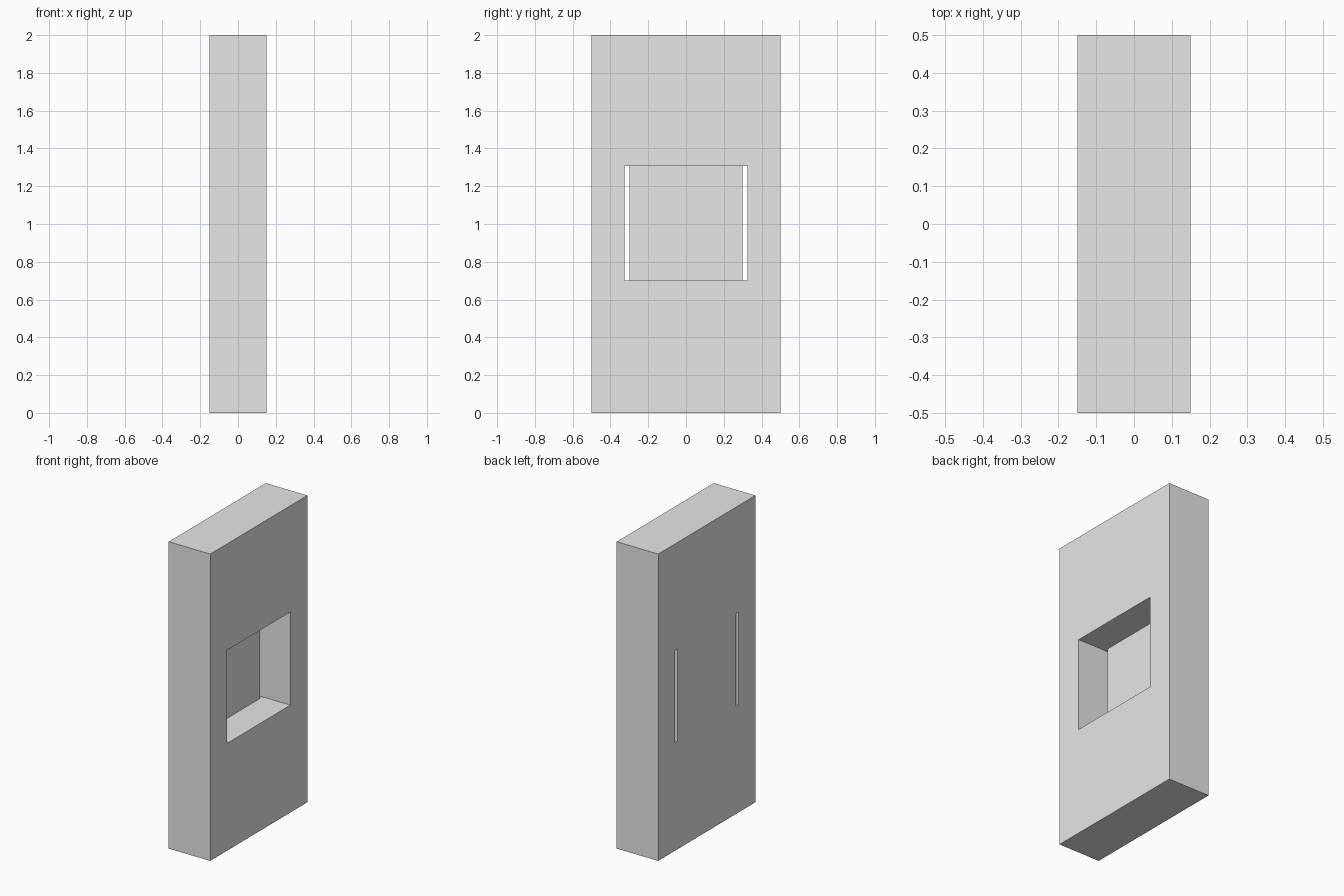
import bpy
import bmesh

cube = bpy.data.objects.get("Cube")
if cube:
    bpy.data.objects.remove(cube, do_unlink=True)

# Single plain grey
grey = bpy.data.materials.new("light_grey")
grey.use_nodes = True
colour = (0.8, 0.8, 0.8, 1.0)
grey.diffuse_color = colour
grey.node_tree.nodes["Principled BSDF"].inputs["Base Color"].default_value = colour

# Main dimensions
HALF_X, HALF_Y, HEIGHT = 0.15, 0.5, 2.0
OPEN_Y, OPEN_LOW, OPEN_HIGH = 0.325, 0.7, 1.307   # opening through the slab
PANEL_Y, PANEL_FRONT = 0.3, -0.05                 # recessed panel, flush at -x


def box(name, low, high):
    """Axis-aligned box between two corners."""
    bm = bmesh.new()
    bmesh.ops.create_cube(bm, size=1)
    for v in bm.verts:
        v.co = [h if c > 0 else l for c, l, h in zip(v.co, low, high)]
    mesh = bpy.data.meshes.new(name)
    bm.to_mesh(mesh)
    bm.free()
    mesh.materials.append(grey)
    obj = bpy.data.objects.new(name, mesh)
    bpy.context.collection.objects.link(obj)
    return obj


def cut(target, cutter):
    """Subtract a hidden cutter from the target."""
    mod = target.modifiers.new(cutter.name, 'BOOLEAN')
    mod.operation = 'DIFFERENCE'
    mod.solver = 'EXACT'
    mod.object = cutter
    cutter.hide_render = True
    cutter.hide_set(True)
    cutter.display_type = 'WIRE'


# Upright slab
slab = box("slab", (-HALF_X, -HALF_Y, 0), (HALF_X, HALF_Y, HEIGHT))

# Square recess on the +x side, ending at the panel
cut(slab, box("recess_cutter", (PANEL_FRONT, -OPEN_Y, OPEN_LOW),
              (HALF_X + 0.1, OPEN_Y, OPEN_HIGH)))

# Narrow slots on both sides of the panel, through to the -x side
for side, name in ((-1, "front_slot_cutter"), (1, "back_slot_cutter")):
    y_low, y_high = sorted((side * PANEL_Y, side * OPEN_Y))
    cut(slab, box(name, (-HALF_X - 0.1, y_low, OPEN_LOW),
                  (HALF_X + 0.1, y_high, OPEN_HIGH)))
